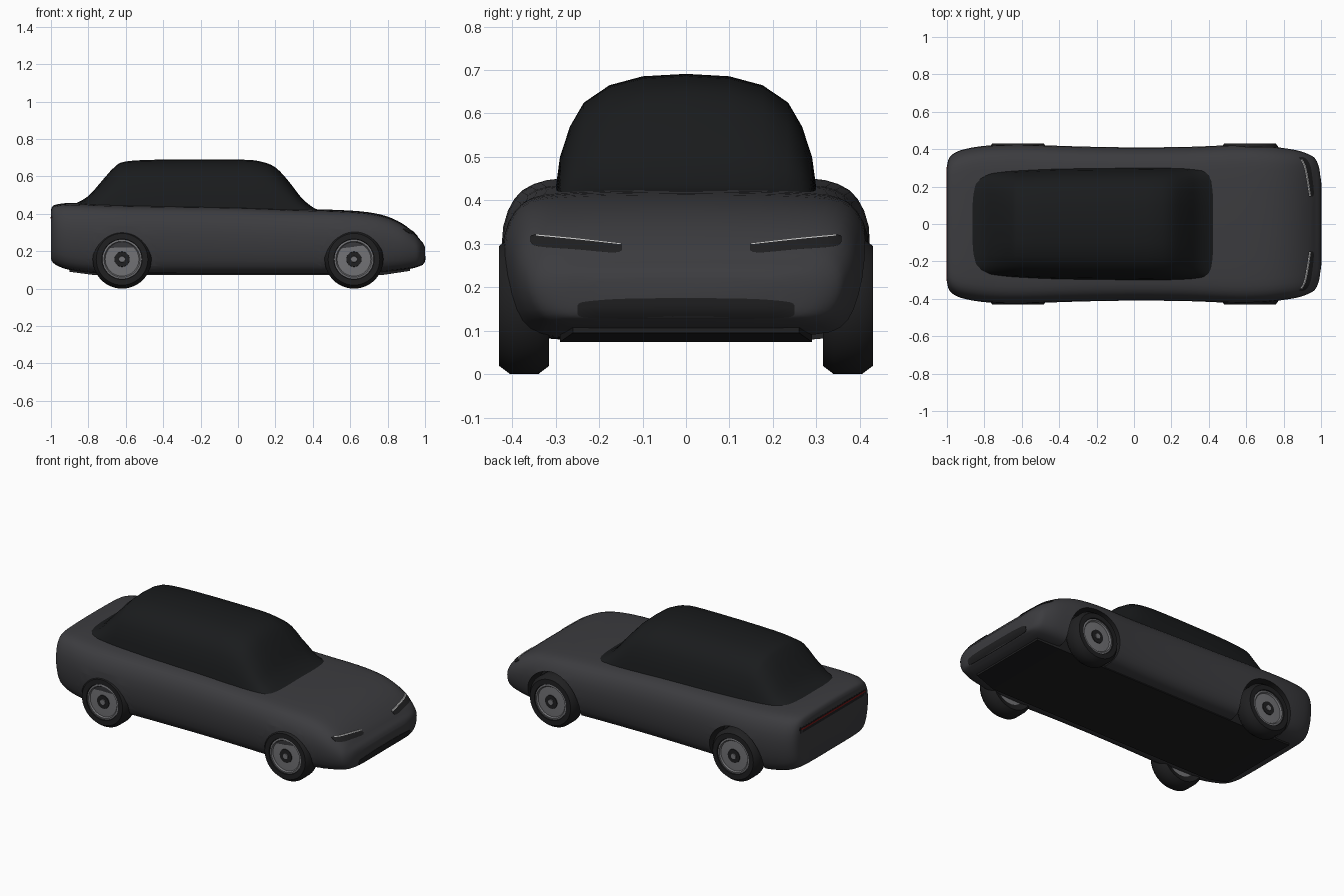
import bpy, bmesh, math
from mathutils import Vector
from mathutils.bvhtree import BVHTree

if "Cube" in bpy.data.objects:
    bpy.data.objects.remove(bpy.data.objects["Cube"])


def material(name, r, g, b):
    m = bpy.data.materials.new(name)
    m.diffuse_color = (r, g, b, 1)
    m.use_nodes = True
    m.node_tree.nodes["Principled BSDF"].inputs["Base Color"].default_value = m.diffuse_color
    return m


PAINT = material("paint", 0.045, 0.045, 0.05)
GLASS = material("dark_glass", 0.010, 0.011, 0.012)
BLACK = material("black_trim", 0.014, 0.014, 0.015)
METAL = material("wheel_metal", 0.17, 0.17, 0.18)
WHITE = material("lamp_white", 0.8, 0.8, 0.8)
RED = material("lamp_red", 0.25, 0.01, 0.01)


def smooth(ob, angle=38):
    bpy.ops.object.select_all(action='DESELECT')
    bpy.context.view_layer.objects.active = ob
    ob.select_set(True)
    bpy.ops.object.shade_smooth_by_angle(angle=math.radians(angle))


def make(name, bm, mat):
    bmesh.ops.recalc_face_normals(bm, faces=bm.faces)
    me = bpy.data.meshes.new(name)
    bm.to_mesh(me)
    bm.free()
    me.materials.append(mat)
    ob = bpy.data.objects.new(name, me)
    bpy.context.collection.objects.link(ob)
    return ob


def spline(pts, steps):
    """Catmull-Rom curve through points of any dimension."""
    out = []
    for i in range(len(pts) - 1):
        p = [pts[max(0, min(len(pts) - 1, i + k))] for k in (-1, 0, 1, 2)]
        for s in range(steps):
            t = s / steps
            out.append([0.5 * (2 * b + (c - a) * t + (2 * a - 5 * b + 4 * c - d) * t * t
                               + (3 * b - a - 3 * c + d) * t ** 3) for a, b, c, d in zip(*p)])
    return out + [list(pts[-1])]


def loft(stations, half):
    """Stations are (x, half width, bottom z, top z); half is a (u, v) section from bottom to top."""
    ring = half + [(-u, v) for u, v in reversed(half) if u > 1e-6]
    bm = bmesh.new()
    rings = [[bm.verts.new((x, u * w, lo + v * (hi - lo))) for u, v in ring]
             for x, w, lo, hi in stations]
    n = len(ring)
    for a, b in zip(rings, rings[1:]):
        for i in range(n):
            bm.faces.new((a[i], a[(i + 1) % n], b[(i + 1) % n], b[i]))
    bm.faces.new(rings[0])
    bm.faces.new(rings[-1])
    return bm


def lathe(name, profile, x, side, mat, segs=48):
    """Spin an (r, y) profile about a wheel axle."""
    bm = bmesh.new()
    vs = [bm.verts.new((r, y, 0)) for r, y in profile]
    es = [bm.edges.new(e) for e in zip(vs, vs[1:])]
    bmesh.ops.spin(bm, geom=vs + es, cent=(0, 0, 0), axis=(0, 1, 0),
                   angle=2 * math.pi, steps=segs, use_duplicate=False)
    bmesh.ops.remove_doubles(bm, verts=bm.verts, dist=1e-5)
    for v in bm.verts:
        v.co = (v.co.x + x, v.co.y * side, v.co.z + 0.157)
    ob = make(name, bm, mat)
    smooth(ob)
    return ob


# Body shell
body_stations = [
    (-1.0, 0.31, 0.16, 0.42), (-0.99, 0.35, 0.14, 0.442), (-0.96, 0.38, 0.12, 0.452),
    (-0.9, 0.402, 0.1, 0.458), (-0.78, 0.42, 0.083, 0.455), (-0.6, 0.425, 0.078, 0.45),
    (-0.3, 0.415, 0.077, 0.445), (0.0, 0.41, 0.077, 0.44), (0.3, 0.413, 0.077, 0.428),
    (0.55, 0.423, 0.078, 0.42), (0.7, 0.418, 0.082, 0.408), (0.8, 0.406, 0.09, 0.385),
    (0.88, 0.392, 0.1, 0.347), (0.94, 0.37, 0.11, 0.3), (0.97, 0.348, 0.12, 0.266),
    (0.99, 0.3, 0.13, 0.243), (1.0, 0.22, 0.15, 0.22)]
body_half = spline([(0, 0), (0.4, 0), (0.73, 0.01), (0.87, 0.06), (0.95, 0.2), (0.995, 0.45),
                    (0.99, 0.7), (0.93, 0.87), (0.84, 0.95), (0.7, 0.98), (0.4, 0.995), (0, 1)], 2)
bm = loft(spline(body_stations, 3), body_half)
bmesh.ops.recalc_face_normals(bm, faces=bm.faces)
surface = BVHTree.FromBMesh(bm)
body = make("body_shell", bm, PAINT)

# Wheel arches cut into the body
for x in (-0.62, 0.62):
    for side in (-1, 1):
        cutter = lathe("arch_cutter", [(0, 0.29), (0.178, 0.29), (0.178, 0.6), (0, 0.6)],
                       x, side, BLACK, 64)
        cutter.hide_render = True
        mod = body.modifiers.new("arch", 'BOOLEAN')
        mod.object, mod.operation, mod.solver = cutter, 'DIFFERENCE', 'EXACT'
        mod.material_mode = 'TRANSFER'
        bpy.context.view_layer.objects.active = body
        bpy.ops.object.modifier_apply(modifier=mod.name)
        bpy.data.objects.remove(cutter)
smooth(body)

# Glass cabin
cabin_stations = [
    (-0.88, 0.27, 0.41, 0.45), (-0.8, 0.277, 0.41, 0.495), (-0.72, 0.283, 0.41, 0.585),
    (-0.66, 0.287, 0.41, 0.65), (-0.6, 0.29, 0.41, 0.68), (-0.4, 0.298, 0.41, 0.69),
    (0.0, 0.302, 0.41, 0.69), (0.12, 0.302, 0.41, 0.68), (0.2, 0.301, 0.405, 0.648),
    (0.27, 0.3, 0.4, 0.575), (0.34, 0.297, 0.4, 0.485), (0.4, 0.294, 0.4, 0.435),
    (0.43, 0.29, 0.4, 0.422)]
cabin_half = [(0, 0), (1, 0), (0.96, 0.32), (0.885, 0.57), (0.78, 0.765),
              (0.585, 0.907), (0.33, 0.98), (0, 1)]
smooth(make("glass_cabin", loft(spline(cabin_stations, 3), cabin_half), GLASS), 50)

# Floor pan
floor_stations = [(-0.9, 0.27, 0.09, 0.12), (-0.78, 0.29, 0.074, 0.1),
                  (0.78, 0.29, 0.074, 0.1), (0.92, 0.26, 0.095, 0.12)]
make("floor_pan", loft(floor_stations, [(0, 0), (1, 0), (1, 1), (0, 1)]), BLACK)

# Wheels
tyre = [(0.1, 0.33), (0.138, 0.315), (0.157, 0.34), (0.157, 0.405), (0.138, 0.43),
        (0.108, 0.43), (0.102, 0.415)]
rim = [(0, 0.33), (0.102, 0.33), (0.106, 0.424), (0.096, 0.426), (0.09, 0.418),
       (0.045, 0.42), (0, 0.42)]
hub = [(0.042, 0.41), (0.04, 0.424), (0, 0.424)]
cap = [(0.018, 0.42), (0.016, 0.428), (0, 0.428)]
for end, x in (("rear", -0.62), ("front", 0.62)):
    for label, side in (("right", -1), ("left", 1)):
        for part, profile, mat in (("tyre", tyre, BLACK), ("rim", rim, METAL),
                                   ("hub", hub, BLACK), ("hub_cap", cap, METAL)):
            lathe(f"{end}_{label}_{part}", profile, x, side, mat)


def panel(name, outline, end, mat, lift=0.003, side=1, n=12):
    """Lay a strip of (y, low z, high z) columns onto the nose (end 1) or tail (end -1)."""
    bm = bmesh.new()
    cols = []
    for y, lo, hi in spline(outline, n):
        col = []
        for k in range(4):
            p = Vector((2 * end, y * side, lo + (hi - lo) * k / 3))
            hit = surface.ray_cast(p, Vector((-end, 0, 0)))[0]
            if hit:
                col.append(bm.verts.new(hit + Vector((lift * end, 0, 0))))
        if len(col) == 4:
            cols.append(col)
    for a, b in zip(cols, cols[1:]):
        for k in range(3):
            bm.faces.new((a[k], a[k + 1], b[k + 1], b[k]))
    back = bmesh.ops.extrude_face_region(bm, geom=bm.faces[:])['geom']
    for v in back:
        if isinstance(v, bmesh.types.BMVert):
            v.co.x -= end * 0.012
    smooth(make(name, bm, mat))


# Headlamps
for label, side in (("right", -1), ("left", 1)):
    panel(f"{label}_headlamp", [(0.148, 0.285, 0.3), (0.17, 0.28, 0.304), (0.25, 0.287, 0.312),
                                (0.34, 0.294, 0.321), (0.358, 0.305, 0.318)],
          1, BLACK, 0.004, side, 5)
    panel(f"{label}_headlamp_light", [(0.15, 0.299, 0.302), (0.25, 0.310, 0.3135),
                                      (0.345, 0.319, 0.3225)], 1, WHITE, 0.006, side, 8)

# Grille and tail lamp
panel("grille", [(-0.25, 0.138, 0.158), (-0.23, 0.13, 0.167), (-0.12, 0.127, 0.174),
                 (0.12, 0.127, 0.174), (0.23, 0.13, 0.167), (0.25, 0.138, 0.158)], 1, BLACK, 0.002, 1, 6)
panel("tail_panel", [(-0.32, 0.355, 0.39), (0.32, 0.355, 0.39)], -1, BLACK, 0.001)
panel("tail_lamp", [(-0.31, 0.374, 0.382), (0.31, 0.374, 0.382)], -1, RED, 0.003)
